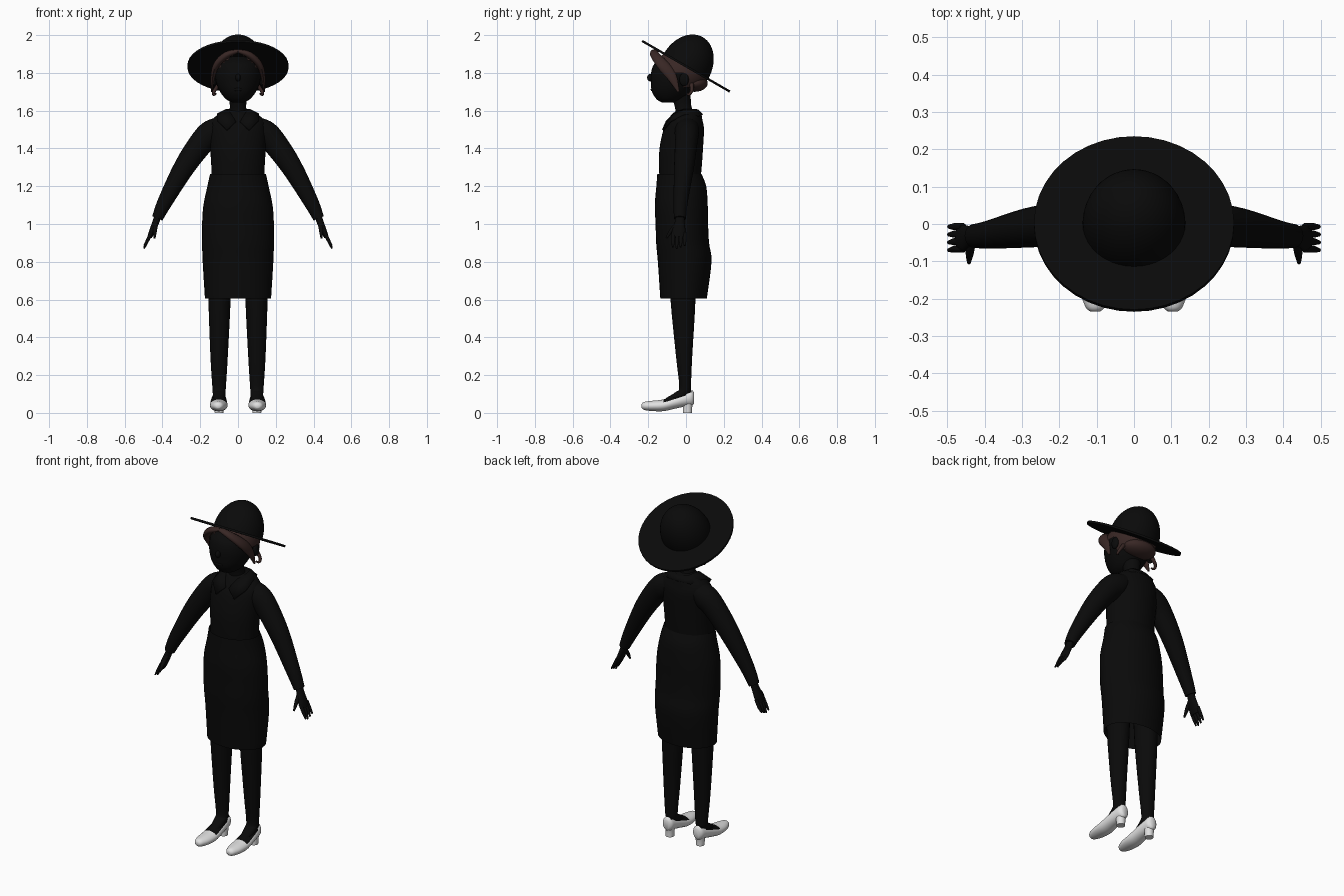
import bpy, bmesh, math
from mathutils import Vector, Matrix

cube = bpy.data.objects.get("Cube")
if cube:
    bpy.data.objects.remove(cube, do_unlink=True)

X, Y, Z = Vector((1, 0, 0)), Vector((0, 1, 0)), Vector((0, 0, 1))


def material(name, colour):
    mat = bpy.data.materials.new(name)
    mat.use_nodes = True
    mat.diffuse_color = colour + (1,)
    mat.node_tree.nodes["Principled BSDF"].inputs["Base Color"].default_value = colour + (1,)
    return mat


black = material("black", (0.003, 0.003, 0.003))
brown = material("dark brown", (0.04, 0.02, 0.018))
white = material("off white", (0.75, 0.75, 0.75))


def finish(name, bm, *mats, angle=50):
    """Turn a bmesh into a smooth-shaded, named object."""
    bmesh.ops.recalc_face_normals(bm, faces=bm.faces[:])
    mesh = bpy.data.meshes.new(name)
    bm.to_mesh(mesh)
    bm.free()
    obj = bpy.data.objects.new(name, mesh)
    bpy.context.collection.objects.link(obj)
    for mat in mats:
        mesh.materials.append(mat)
    bpy.ops.object.select_all(action="DESELECT")
    obj.select_set(True)
    bpy.context.view_layer.objects.active = obj
    bpy.ops.object.shade_smooth_by_angle(angle=math.radians(angle))
    return obj


def smooth_rows(rows, steps):
    """Catmull-Rom interpolation of the control rows."""
    rows = [Vector(r) for r in rows]
    out = []
    for i in range(len(rows) - 1):
        a, b = rows[max(i - 1, 0)], rows[i]
        c, d = rows[i + 1], rows[min(i + 2, len(rows) - 1)]
        for k in range(steps):
            t = k / steps
            out.append((b * 2 + (c - a) * t + (a * 2 - b * 5 + c * 4 - d) * t ** 2
                        + (b * 3 - a - c * 3 + d) * t ** 3) / 2)
    return out + [rows[-1]]


def loft(name, rows, mat, frame=None, side=1, sides=24, steps=4, caps=True, paint=None):
    """Skin elliptical rings; each row is x, y, z and two radii."""
    rows = smooth_rows(rows, steps)
    bm = bmesh.new()
    rings = []
    for i, row in enumerate(rows):
        centre = Vector(row[:3])
        u, v = frame or (None, None)
        if not frame:
            ahead, behind = rows[min(i + 1, len(rows) - 1)], rows[max(i - 1, 0)]
            tangent = (Vector(ahead[:3]) - Vector(behind[:3])).normalized()
            u = tangent.cross(Y).normalized()
            v = u.cross(tangent)
        ring = []
        for k in range(sides):
            a = math.tau * k / sides
            p = centre + u * (row[3] * math.cos(a)) + v * (row[4] * math.sin(a))
            ring.append(bm.verts.new((p.x * side, p.y, p.z)))
        rings.append(ring)
    for low, high in zip(rings, rings[1:]):
        for k in range(sides):
            n = (k + 1) % sides
            bm.faces.new((low[k], low[n], high[n], high[k]))
    if caps:
        bm.faces.new(rings[0])
        bm.faces.new(rings[-1])
    bm.normal_update()
    bmesh.ops.recalc_face_normals(bm, faces=bm.faces[:])
    mats = [mat]
    if paint:
        second, rule = paint
        mats.append(second)
        for f in bm.faces:
            f.material_index = int(rule(f))
    return finish(name, bm, *mats)


def ellipsoid(name, centre, radii, mat, tilt=0, drop=None):
    """Scaled sphere, optionally losing the faces that match a rule."""
    bm = bmesh.new()
    bmesh.ops.create_uvsphere(bm, u_segments=40, v_segments=28, radius=1)
    bm.transform(Matrix.Translation(centre) @ Matrix.Rotation(tilt, 4, "X")
                 @ Matrix.Diagonal((*radii, 1)))
    if drop:
        gone = [f for f in bm.faces if drop(f.calc_center_median())]
        bmesh.ops.delete(bm, geom=gone, context="FACES")
    return finish(name, bm, mat)


# Hat: flat round brim and domed crown, tipped back
tilt = math.radians(-30)
hat_centre = Vector((0, 0, 1.835))
bm = bmesh.new()
bmesh.ops.create_cone(bm, cap_ends=True, segments=40, radius1=.268, radius2=.268, depth=.012)
bm.transform(Matrix.Translation(hat_centre) @ Matrix.Rotation(tilt, 4, "X"))
finish("hat_brim", bm, black)
normal = Matrix.Rotation(tilt, 3, "X") @ Z
ellipsoid("hat_crown", hat_centre, (.138, .135, .178), black, tilt,
          lambda c: (c - hat_centre).dot(normal) < 0)

# Head, nose and neck
loft("head", [(0, -.095, 1.642, .025, .03), (0, -.085, 1.66, .062, .07),
              (0, -.075, 1.70, .095, .105), (0, -.062, 1.75, .117, .124),
              (0, -.055, 1.80, .122, .13), (0, -.045, 1.85, .112, .12),
              (0, -.02, 1.89, .07, .08)], black, (X, Y))
ellipsoid("nose", (0, -.188, 1.775), (.014, .018, .02), black)
ellipsoid("lips", (0, -.175, 1.712), (.025, .012, .01), black)
loft("neck", [(0, .005, 1.55, .06, .055), (0, -.015, 1.62, .043, .044),
              (0, -.03, 1.70, .055, .055)], black, (X, Y))

# Hair: open-faced cap and low bun
ellipsoid("hair_cap", (0, -.035, 1.8), (.134, .152, .122), brown, 0,
          lambda c: c.z < 1.72 or (c.y < -.02 and c.z < 1.915 - .85 * abs(c.x)))
ellipsoid("hair_bun", (0, .045, 1.745), (.1, .07, .045), brown)

# Torso and skirt
loft("bodice", [(0, -.032, 1.2, .14, .105), (0, -.03, 1.3, .141, .113),
                (0, -.025, 1.4, .147, .115), (0, -.012, 1.5, .15, .107),
                (0, -.003, 1.55, .138, .09), (0, .008, 1.59, .09, .07),
                (0, .01, 1.605, .055, .05)], black, (X, Y), sides=32)
loft("skirt", [(0, -.035, 1.265, .148, .117), (0, -.025, 1.2, .162, .132),
               (0, -.025, 1.1, .183, .14), (0, -.022, 1, .19, .139),
               (0, -.018, .9, .19, .14), (0, -.007, .8, .187, .142),
               (0, -.013, .605, .175, .123)], black, (X, Y), sides=32, caps=False)

# Collar: a folded band running from the nape to a point on each side
inner = [(0, .065, 1.605), (.05, .05, 1.61), (.062, -.01, 1.61), (.04, -.065, 1.59), (.012, -.107, 1.545)]
outer = [(0, .09, 1.58), (.08, .07, 1.575), (.112, -.01, 1.585), (.11, -.085, 1.55), (.06, -.127, 1.5)]
bm = bmesh.new()
edges = [[bm.verts.new(p) for p in line] for line in (inner, outer)]
for i in range(len(inner) - 1):
    bm.faces.new((edges[0][i], edges[0][i + 1], edges[1][i + 1], edges[1][i]))
collar = finish("collar", bm, black)
mirror = collar.modifiers.new("Mirror", "MIRROR")
mirror.use_clip = True
collar.modifiers.new("Thickness", "SOLIDIFY").thickness = .012


def opening(face):
    c = face.calc_center_median()
    return face.normal.z > .6 and -.12 < c.y < .03


for side_name, s in (("left", 1), ("right", -1)):
    # Swept front lock, curl and ear
    loft(side_name + "_front_lock", [(0, -.165, 1.915, .01, .02), (.06, -.165, 1.895, .018, .025),
                                     (.112, -.125, 1.845, .018, .032), (.133, -.075, 1.78, .012, .026),
                                     (.138, -.04, 1.7, .004, .006)], brown, side=s, sides=12)
    loft(side_name + "_curl", [(.1, .03, 1.74, .012, .012), (.125, .03, 1.705, .009, .009),
                               (.13, .015, 1.685, .007, .007), (.115, .005, 1.69, .004, .004)],
         brown, side=s, sides=8)
    ellipsoid(side_name + "_ear", (.125 * s, -.01, 1.765), (.014, .025, .035), black)

    # Sleeve and hand
    loft(side_name + "_sleeve", [(.07, .005, 1.525, .05, .06), (.13, .005, 1.487, .07, .065),
                                 (.185, .002, 1.44, .066, .06), (.282, -.01, 1.305, .056, .053),
                                 (.385, -.028, 1.12, .04, .038), (.427, -.032, 1.03, .029, .032)],
         black, side=s)
    loft(side_name + "_palm", [(.422, -.032, 1.05, .018, .024), (.435, -.033, 1.01, .018, .026),
                               (.455, -.038, .96, .016, .036), (.468, -.038, .93, .012, .033)],
         black, side=s, sides=16)
    for i in range(4):
        y = -.067 + i * .02
        tip = (.497, y * 1.05, .87 + abs(i - 1) * .008)
        loft(f"{side_name}_finger_{i + 1}", [(.458, y, .955, .009, .01), (.478, y, .915, .009, .01),
                                             (*tip, .004, .005)], black, side=s, sides=10)
    loft(side_name + "_thumb", [(.435, -.045, 1.0, .012, .013), (.44, -.078, .965, .011, .011),
                                (.442, -.104, .925, .005, .005)], black, side=s, sides=10)

    # Leg running into the instep
    loft(side_name + "_leg", [(.098, -.02, .85, .066, .072), (.098, -.016, .6, .059, .066),
                              (.1, -.01, .3, .046, .043), (.1, -.005, .14, .036, .031),
                              (.1, -.015, .11, .034, .04), (.1, -.045, .075, .032, .068)],
         black, (X, Y), side=s)

    # Pump with a dark opening, and its heel
    loft(side_name + "_shoe", [(.104, -.235, .036, .012, .01), (.104, -.222, .037, .026, .021),
                               (.103, -.18, .037, .041, .027), (.102, -.12, .04, .047, .031),
                               (.102, -.06, .056, .044, .034), (.101, 0, .073, .038, .038),
                               (.1, .03, .079, .032, .041), (.1, .043, .078, .018, .03)],
         white, (X, Z), side=s, paint=(black, opening))
    loft(side_name + "_heel", [(.1, .008, .06, .028, .03), (.1, .008, .03, .025, .025),
                               (.1, .008, 0, .023, .024)], white, (X, Y), side=s)
